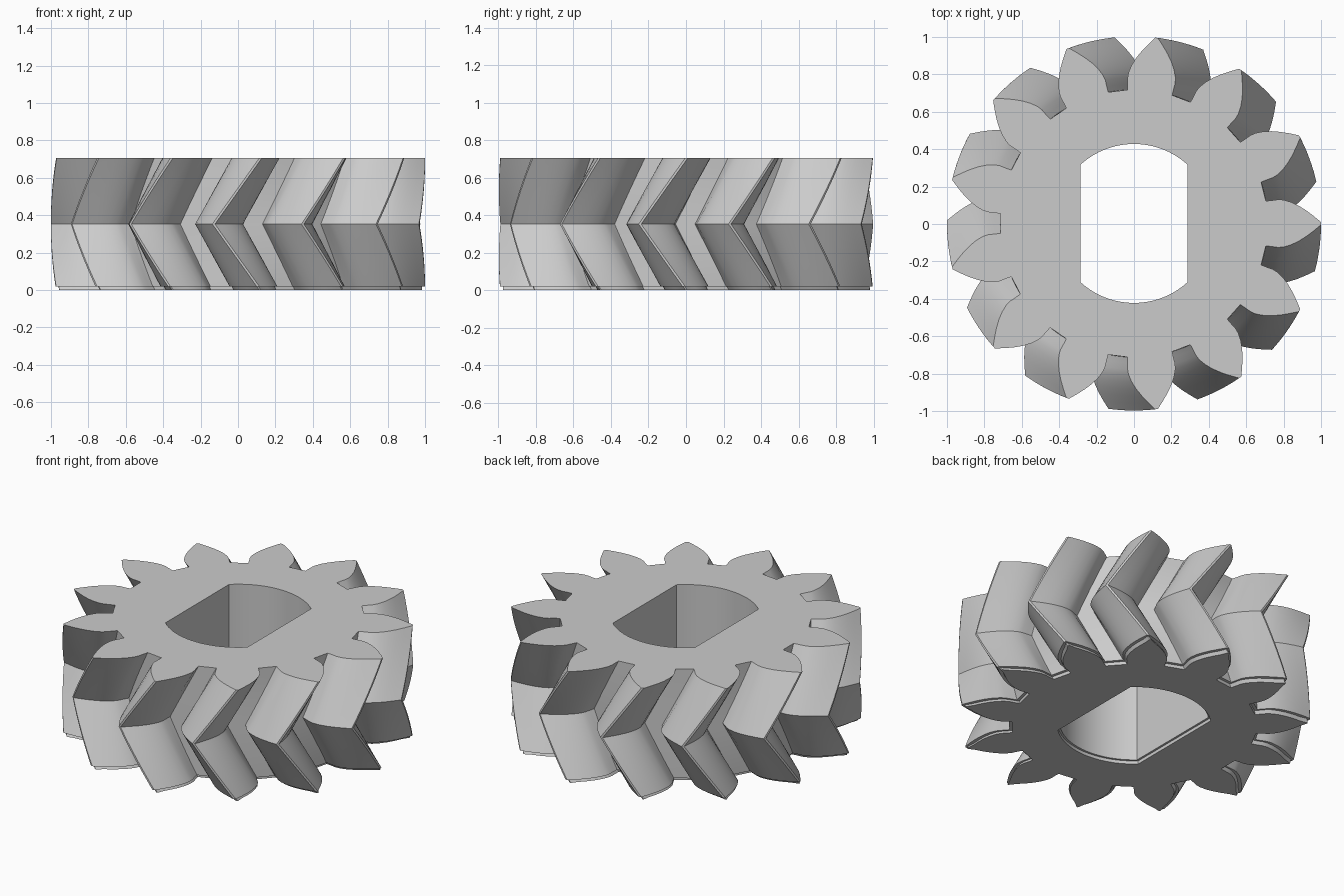
import bpy, bmesh, math

cube = bpy.data.objects.get("Cube")
if cube:
    bpy.data.objects.remove(cube, do_unlink=True)

TEETH = 13
HEIGHT = 0.705
MID = HEIGHT / 2
FOOT = 0.02                      # height of the slightly inset foot
TWIST = math.radians(-14.4)      # tooth twist at mid height
SLICES = 8                       # slices per helix half
SHIFT_Y = 0.003
SINK = 0.013                     # inset of the foot

# Half tooth: (distance from axis, half width), root to tip
FLANK = [(0.705, 0.120), (0.735, 0.123), (0.77, 0.128), (0.80, 0.126),
         (0.84, 0.114), (0.88, 0.095), (0.92, 0.070), (0.96, 0.040), (1.0, 0.007)]


def gear_outline(inset=0.0):
    """Closed outline of all teeth, counter-clockwise."""
    flank = [(r - inset * 1.2, max(w - inset, 0.004)) for r, w in FLANK]
    tooth = [(r, -w) for r, w in flank] + [(r, w) for r, w in reversed(flank)]
    pts = []
    for i in range(TEETH):
        a = math.tau * i / TEETH
        c, s = math.cos(a), math.sin(a)
        pts += [(x * c - y * s, x * s + y * c) for x, y in tooth]
    return pts


def bore_outline(grow=0.0, steps=20):
    """Round bore with two flat sides."""
    radius, flat = 0.425 + grow, 0.285 + grow
    start = math.acos(flat / radius)
    arc = [start + (math.pi - 2 * start) * i / steps for i in range(steps + 1)]
    return [(radius * math.cos(a + h), radius * math.sin(a + h))
            for h in (0, math.pi) for a in arc]


def add_loop(bm, pts, z):
    turn = TWIST * (1 - abs(z - MID) / MID)
    c, s = math.cos(turn), math.sin(turn)
    return [bm.verts.new((x * c - y * s, x * s + y * c + SHIFT_Y, z)) for x, y in pts]


def add_bore_loop(bm, pts, z):
    return [bm.verts.new((x, y + SHIFT_Y, z)) for x, y in pts]


def bridge(bm, low, high):
    n = len(low)
    for i in range(n):
        j = (i + 1) % n
        bm.faces.new((low[i], low[j], high[j], high[i]))


def cap(bm, outer, inner):
    edges = []
    for loop in (outer, inner):
        for a, b in zip(loop, loop[1:] + loop[:1]):
            edges.append(bm.edges.get((a, b)) or bm.edges.new((a, b)))
    bmesh.ops.triangle_fill(bm, use_beauty=True, edges=edges)


bm = bmesh.new()

# Herringbone tooth wall, with a stepped foot
teeth, foot = gear_outline(), gear_outline(SINK)
levels = [FOOT + (MID - FOOT) * i / SLICES for i in range(SLICES)]
levels += [MID + MID * i / SLICES for i in range(SLICES + 1)]
outer = [add_loop(bm, foot, 0.0), add_loop(bm, foot, FOOT)]
outer += [add_loop(bm, teeth, z) for z in levels]
for low, high in zip(outer, outer[1:]):
    bridge(bm, low, high)

# Bore wall, widened at the foot
bore, wide = bore_outline(), bore_outline(SINK)
inner = [add_bore_loop(bm, p, z) for p, z in
         ((wide, 0.0), (wide, FOOT), (bore, FOOT), (bore, HEIGHT))]
for low, high in zip(inner, inner[1:]):
    bridge(bm, low, high)

# Flat end faces
cap(bm, outer[0], inner[0])
cap(bm, outer[-1], inner[-1])
bmesh.ops.recalc_face_normals(bm, faces=bm.faces[:])

mesh = bpy.data.meshes.new("herringbone_gear")
bm.to_mesh(mesh)
bm.free()
gear = bpy.data.objects.new("herringbone_gear", mesh)
bpy.context.collection.objects.link(gear)

# Plain grey material
grey = bpy.data.materials.new("light_grey")
grey.use_nodes = True
grey.diffuse_color = (0.6, 0.6, 0.6, 1)
grey.node_tree.nodes["Principled BSDF"].inputs["Base Color"].default_value = (0.6, 0.6, 0.6, 1)
mesh.materials.append(grey)

bpy.ops.object.select_all(action='DESELECT')
gear.select_set(True)
bpy.context.view_layer.objects.active = gear
bpy.ops.object.shade_smooth_by_angle(angle=math.radians(25))
